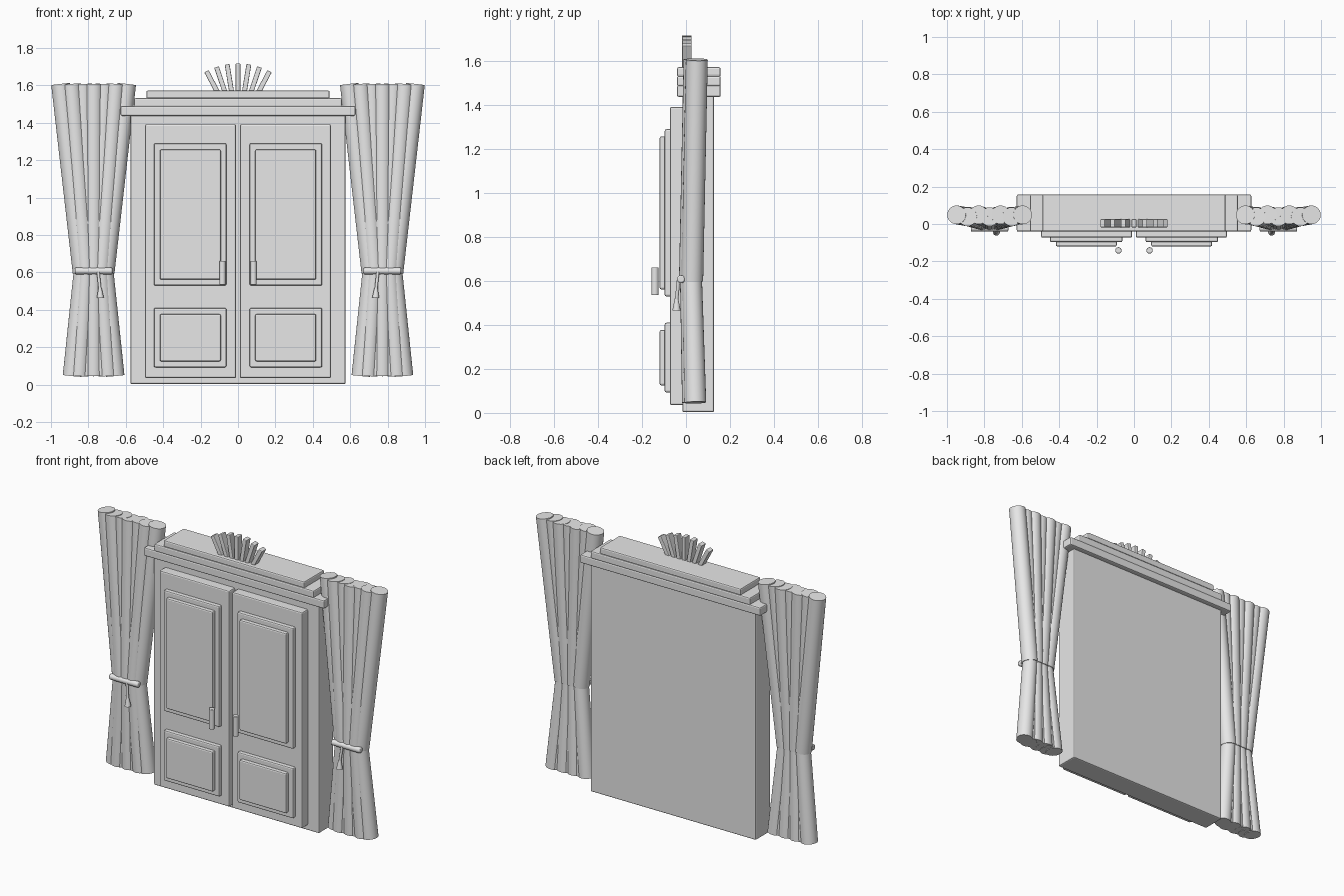
import bpy
import math
from mathutils import Vector

default_cube = bpy.data.objects.get("Cube")
if default_cube:
    bpy.data.objects.remove(default_cube, do_unlink=True)

grey = bpy.data.materials.new("light grey")
grey.use_nodes = True
grey.diffuse_color = (0.8, 0.8, 0.8, 1)
grey.node_tree.nodes["Principled BSDF"].inputs["Base Color"].default_value = grey.diffuse_color


def bevel(obj, width, segments=2):
    mod = obj.modifiers.new("soft edges", "BEVEL")
    mod.width = width
    mod.segments = segments
    mod.limit_method = "ANGLE"
    mod.angle_limit = math.radians(50)


def box(name, xs, ys, zs, soft=0.008):
    """Bevelled box between pairs of limits."""
    limits = (xs, ys, zs)
    bpy.ops.mesh.primitive_cube_add(size=1, location=[(a + b) / 2 for a, b in limits])
    obj = bpy.context.object
    obj.name = name
    obj.scale = [abs(b - a) for a, b in limits]
    bpy.ops.object.transform_apply(location=False, rotation=False, scale=True)
    obj.data.materials.append(grey)
    bevel(obj, soft)
    return obj


def rod(name, start, end, r1, r2=None, soft=0, sides=24):
    """Round bar or cone running from start to end."""
    start, end = Vector(start), Vector(end)
    axis = end - start
    bpy.ops.mesh.primitive_cone_add(vertices=sides, radius1=r1, radius2=r1 if r2 is None else r2,
                                    depth=axis.length, location=(start + end) / 2)
    obj = bpy.context.object
    obj.name = name
    obj.rotation_euler = axis.to_track_quat("Z", "Y").to_euler()
    obj.data.materials.append(grey)
    bpy.ops.object.shade_smooth_by_angle(angle=math.radians(40))
    if soft:
        bevel(obj, soft)
    return obj


# Door surround and stepped cornice
box("door_surround", (-0.575, 0.575), (-0.017, 0.128), (0.003, 1.45))
for name, half, low, high in (("cornice_lower", 0.627, 1.437, 1.49),
                              ("cornice_middle", 0.555, 1.485, 1.532),
                              ("cornice_upper", 0.49, 1.53, 1.572)):
    box(name, (-half, half), (-0.041, 0.158), (low, high))

# Fan of flat sticks above the cornice
for i in range(-3, 4):
    angle = math.radians(9.3 * i)
    direction = Vector((math.sin(angle), 0, math.cos(angle)))
    stick = box(f"fan_stick_{i + 4}", (-0.013, 0.013), (-0.022, 0.022), (-0.085, 0.085), 0.004)
    stick.location = Vector((0, 0.004, 1.357)) + direction * 0.275
    stick.rotation_euler.y = angle

PLEATS = 7
for side, s in (("left", 1), ("right", -1)):
    # Door leaf with raised panels
    box(f"{side}_door", (s * 0.01, s * 0.497), (-0.073, 0), (0.035, 1.392))
    for level, low, high in (("upper", 0.53, 1.29), ("lower", 0.093, 0.41)):
        box(f"{side}_{level}_panel", (s * 0.062, s * 0.45), (-0.097, -0.05), (low, high))
        box(f"{side}_{level}_panel_centre", (s * 0.092, s * 0.418), (-0.12, -0.07),
            (low + 0.032, high - 0.033))

    # Handle
    rod(f"{side}_handle", (s * 0.083, -0.141, 0.535), (s * 0.083, -0.141, 0.662), 0.017, soft=0.003)

    # Curtain pleats, gathered at the waist
    mid = s * 0.772
    for i in range(PLEATS):
        t = 2 * i / (PLEATS - 1) - 1
        wave = 0.005 * (-1) ** i
        top = (mid + s * t * 0.177, 0.044 + wave, 1.607)
        waist = (mid + s * t * 0.062, 0.023 + wave, 0.6)
        bottom = (mid + s * t * 0.115, 0.037 + wave, 0.047)
        rod(f"{side}_curtain_upper_pleat_{i + 1}", waist, top, 0.05)
        rod(f"{side}_curtain_lower_pleat_{i + 1}", bottom, waist, 0.05, 0.045)

    # Tie bar and tassel
    rod(f"{side}_tie", (mid - 0.1, -0.023, 0.608), (mid + 0.1, -0.023, 0.608), 0.018, soft=0.006)
    rod(f"{side}_tassel_cord", (s * 0.738, -0.043, 0.51), (s * 0.748, -0.034, 0.605), 0.008, sides=12)
    rod(f"{side}_tassel", (s * 0.736, -0.043, 0.465), (s * 0.738, -0.043, 0.52), 0.019, 0.008, sides=16)
